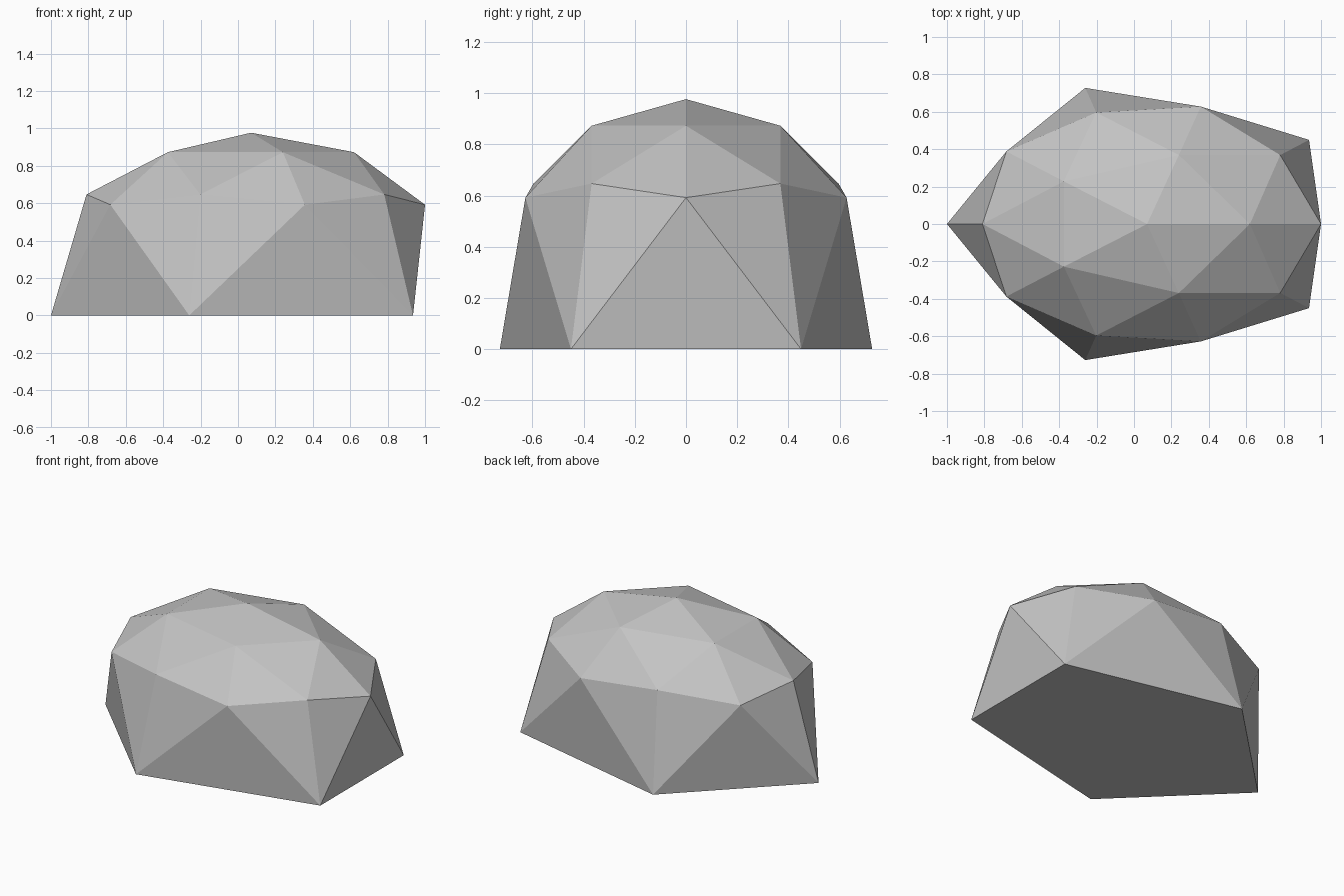
import bpy
import bmesh
from math import cos, sin, radians

cube = bpy.data.objects.get("Cube")
if cube:
    bpy.data.objects.remove(cube, do_unlink=True)

CENTRE_X = 0.07
SIDES = 5

# Plain grey stone
stone = bpy.data.materials.new("grey_stone")
stone.use_nodes = True
grey = (0.55, 0.55, 0.55, 1)
stone.diffuse_color = grey
stone.node_tree.nodes["Principled BSDF"].inputs["Base Color"].default_value = grey

bm = bmesh.new()


def ring(rx, ry, z, turn):
    """Five points on an ellipse, turned by a number of degrees."""
    angles = [radians(turn + k * 360 / SIDES) for k in range(SIDES)]
    return [bm.verts.new((CENTRE_X + rx * cos(a), ry * sin(a), z)) for a in angles]


# Rings of the faceted dome, from the crown down to the base
apex = bm.verts.new((CENTRE_X, 0, 0.977))
crown = ring(0.55, 0.388, 0.873, 0)
corner = ring(0.93, 0.66, 0.592, 0)
middle = ring(0.88, 0.627, 0.647, 36)
base = ring(1.07, 0.765, 0, 36)

# Triangles of one fifth, repeated around
for k in range(SIDES):
    n = (k + 1) % SIDES
    for tri in (
        (apex, crown[k], crown[n]),
        (crown[k], middle[k], crown[n]),
        (crown[k], corner[k], middle[k]),
        (crown[n], middle[k], corner[n]),
        (middle[k], corner[k], base[k]),
        (middle[k], base[k], corner[n]),
        (corner[n], base[k], base[n]),
    ):
        bm.faces.new(tri)

# Flat underside
bm.faces.new(base[::-1])
bmesh.ops.recalc_face_normals(bm, faces=bm.faces)

mesh = bpy.data.meshes.new("rock")
bm.to_mesh(mesh)
bm.free()
mesh.materials.append(stone)
rock = bpy.data.objects.new("rock", mesh)
bpy.context.collection.objects.link(rock)
